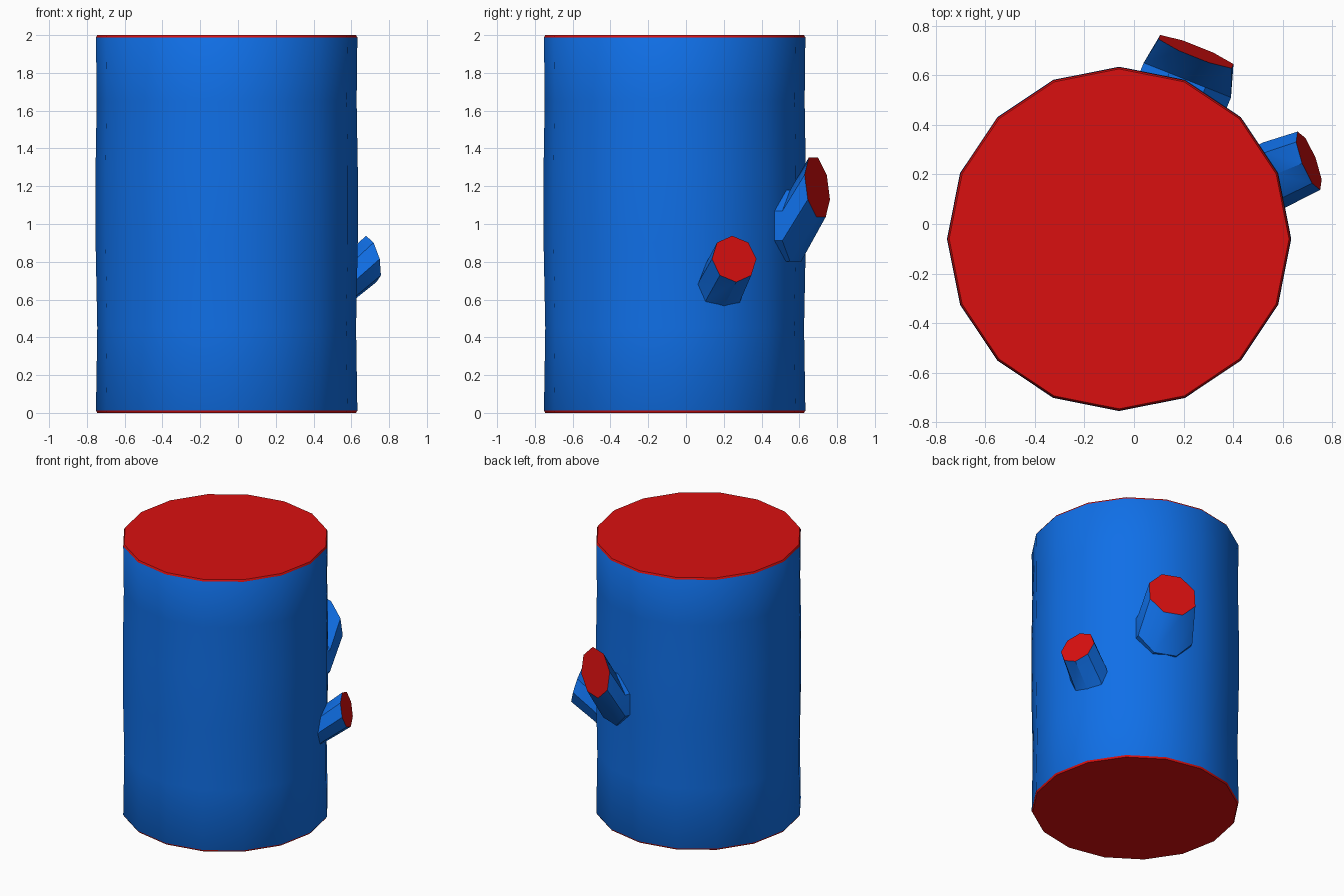
import bpy, bmesh, math
from mathutils import Vector

cube = bpy.data.objects.get("Cube")
if cube:
    bpy.data.objects.remove(cube, do_unlink=True)


def material(name, rgb):
    m = bpy.data.materials.new(name)
    m.use_nodes = True
    m.diffuse_color = (*rgb, 1)
    m.node_tree.nodes["Principled BSDF"].inputs["Base Color"].default_value = (*rgb, 1)
    return m


BLUE = material("bark blue", (0.005, 0.16, 0.8))
RED = material("cut wood red", (0.7, 0.005, 0.005))


def ring(bm, center, normal, radius, sides, phase=0.0):
    """Polygon of vertices around center, facing along normal."""
    n = Vector(normal).normalized()
    ref = Vector((0, 0, 1)) if abs(n.z) < 0.9 else Vector((0, 1, 0))
    u = (ref - n * ref.dot(n)).normalized()
    v = n.cross(u)
    turn = 2 * math.pi / sides
    return [bm.verts.new(Vector(center) + radius * (math.cos((i + phase) * turn) * u
            + math.sin((i + phase) * turn) * v)) for i in range(sides)]


def loft(name, rings, red_bands=()):
    """Skin the rings with bark, close both ends with cut wood."""
    bm = bmesh.new()
    loops = [ring(bm, *r) for r in rings]
    for k, (a, b) in enumerate(zip(loops, loops[1:])):
        for i in range(len(a)):
            j = (i + 1) % len(a)
            f = bm.faces.new((a[i], a[j], b[j], b[i]))
            f.material_index = int(k in red_bands)
    for loop in (loops[0][::-1], loops[-1]):
        bm.faces.new(loop).material_index = 1
    bmesh.ops.recalc_face_normals(bm, faces=bm.faces[:])
    mesh = bpy.data.meshes.new(name)
    bm.to_mesh(mesh)
    bm.free()
    mesh.materials.append(BLUE)
    mesh.materials.append(RED)
    obj = bpy.data.objects.new(name, mesh)
    bpy.context.collection.objects.link(obj)
    bpy.ops.object.select_all(action='DESELECT')
    obj.select_set(True)
    bpy.context.view_layer.objects.active = obj
    bpy.ops.object.shade_smooth_by_angle(angle=math.radians(35))
    return obj


# Trunk: sixteen sides, slightly uneven, with thin red chamfered rims
profile = [(0, 0.685), (0.012, 0.692), (0.45, 0.685), (0.9, 0.694),
           (1.3, 0.694), (1.65, 0.688), (1.988, 0.692), (2, 0.685)]
loft("trunk", [((-0.06, -0.06, z), (0, 0, 1), r, 16) for z, r in profile],
     red_bands=(0, len(profile) - 2))

# Lower branch stub, rising outward from the left side
loft("lower_branch", [((0.47, 0.15, 0.57), (0.93, 0.36, 0), 0.14, 8),
                      ((0.57, 0.2, 0.7), (0.93, 0.36, 0), 0.138, 8),
                      ((0.705, 0.255, 0.815), (0.93, 0.36, 0.24), 0.126, 8)])

# Upper branch stub, with a short collar at the trunk
loft("upper_branch", [((0.17, 0.47, 0.99), (0.37, 0.93, 0), 0.205, 8, 0.5),
                      ((0.215, 0.58, 0.99), (0.37, 0.93, 0), 0.205, 8, 0.5),
                      ((0.25, 0.695, 1.195), (0.37, 0.93, 0.14), 0.172, 8, 0.5)])
